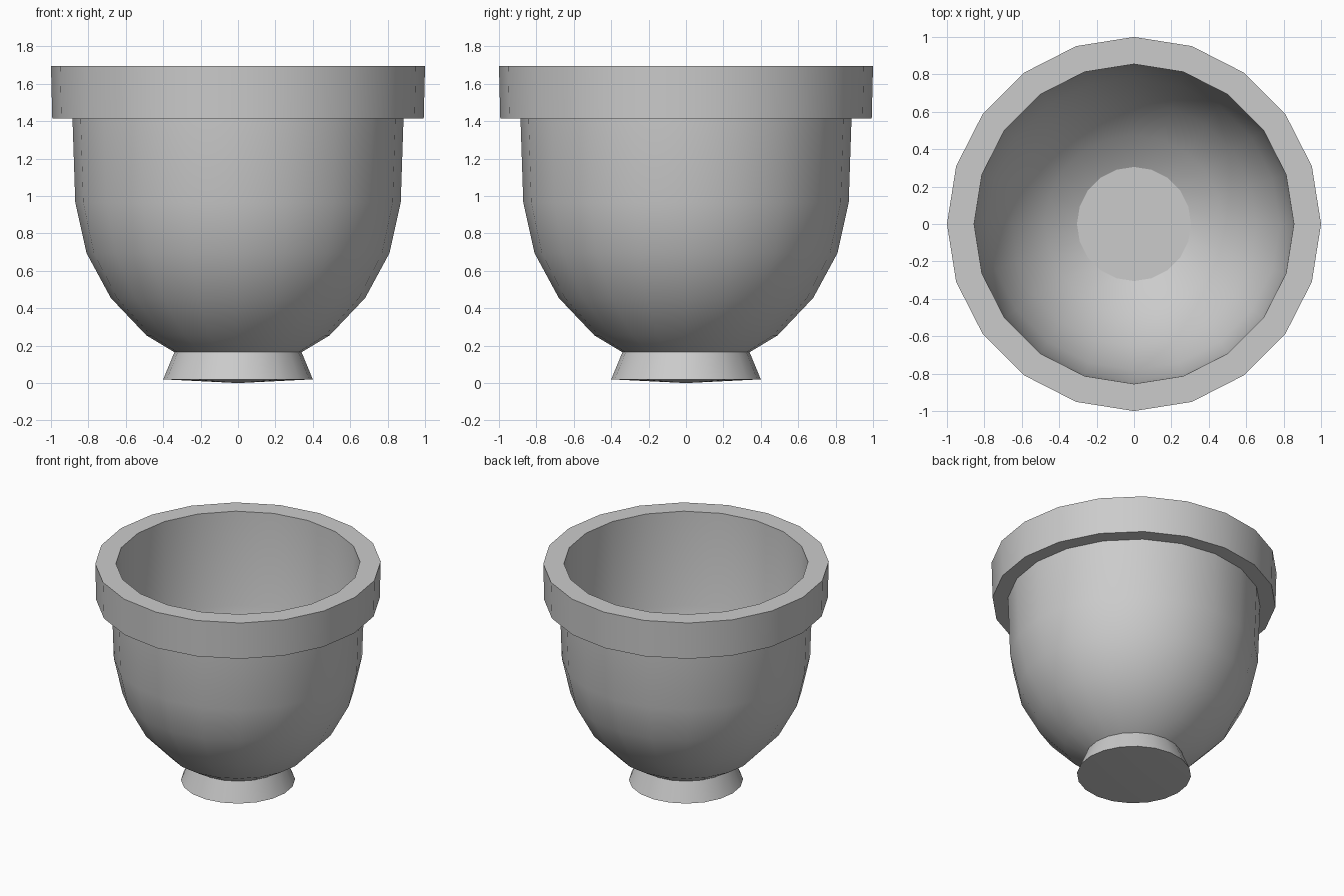
import bpy, bmesh, math

if "Cube" in bpy.data.objects:
    bpy.data.objects.remove(bpy.data.objects["Cube"])

SIDES = 20


def lathe(name, profile):
    """Revolve an (r, z) profile about z; zero radius points become poles."""
    bm = bmesh.new()
    rings = []
    for r, z in profile:
        if r == 0:
            rings.append([bm.verts.new((0, 0, z))] * SIDES)
        else:
            rings.append([bm.verts.new((r * math.cos(2 * math.pi * i / SIDES),
                                        r * math.sin(2 * math.pi * i / SIDES), z))
                          for i in range(SIDES)])
    for a, b in zip(rings, rings[1:]):
        for i in range(SIDES):
            j = (i + 1) % SIDES
            bm.faces.new(list(dict.fromkeys((a[i], a[j], b[j], b[i]))))
    bmesh.ops.recalc_face_normals(bm, faces=bm.faces)
    mesh = bpy.data.meshes.new(name)
    bm.to_mesh(mesh)
    bm.free()
    obj = bpy.data.objects.new(name, mesh)
    bpy.context.collection.objects.link(obj)
    bpy.ops.object.select_all(action='DESELECT')
    obj.select_set(True)
    bpy.context.view_layer.objects.active = obj
    bpy.ops.object.shade_smooth_by_angle(angle=math.radians(25))
    return obj


foot = [(0, 0.005), (0.40, 0.025), (0.34, 0.17)]
outer_wall = [(0.49, 0.26), (0.68, 0.46), (0.81, 0.70), (0.87, 0.97), (0.885, 1.42)]
rim = [(0.993, 1.42), (1.0, 1.70), (0.855, 1.70)]
inner_wall = [(0.84, 0.98), (0.78, 0.72), (0.655, 0.485), (0.475, 0.295), (0.305, 0.20), (0, 0.20)]

# One continuous shell: foot, bowl, thick rim and hollow interior
pot = lathe("footed_pot", foot + outer_wall + rim + inner_wall)
pot.location.z = -0.005
